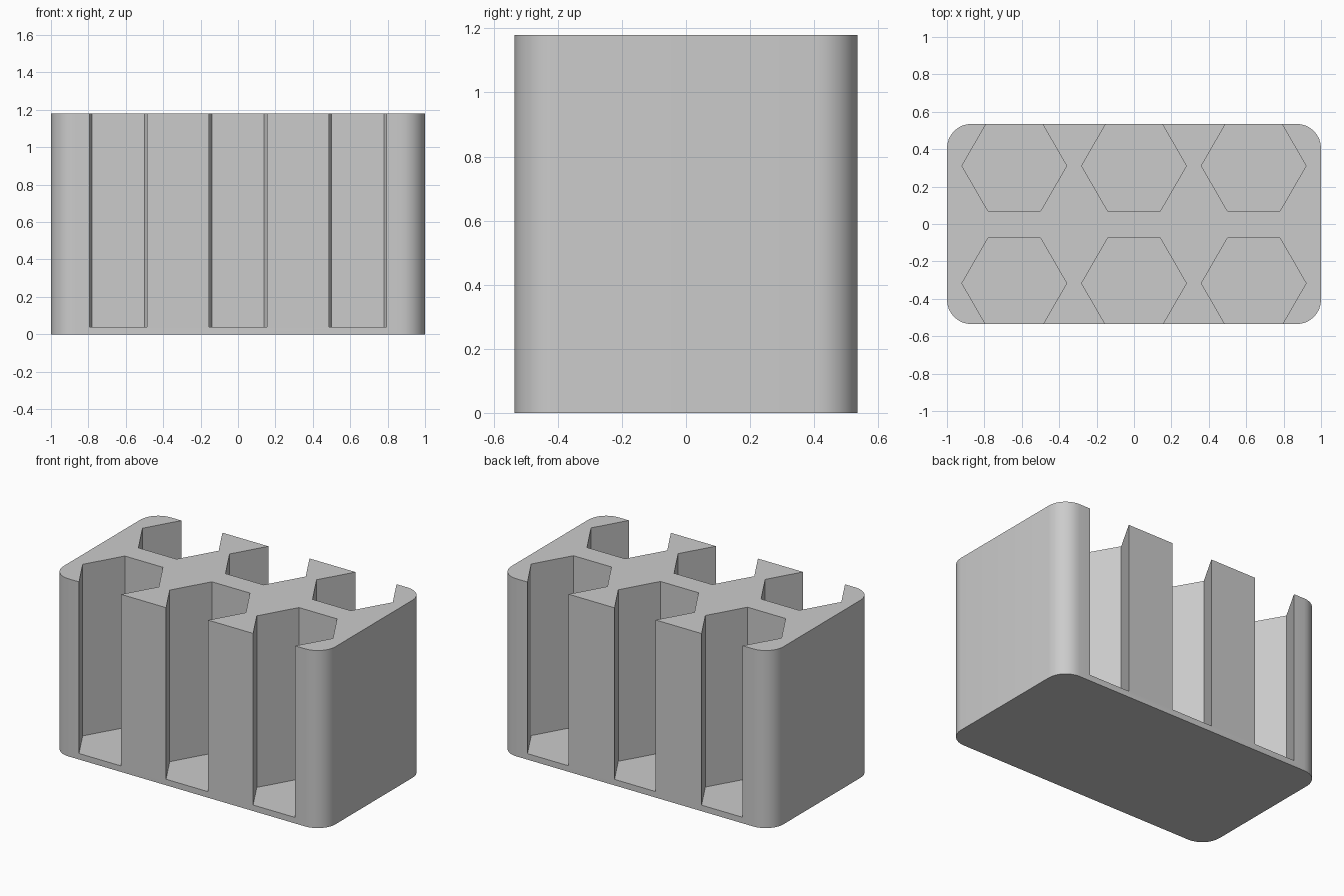
import bpy
import bmesh
from math import cos, sin, radians

if "Cube" in bpy.data.objects:
    bpy.data.objects.remove(bpy.data.objects["Cube"], do_unlink=True)

HALF_X, HALF_Y, HEIGHT = 1.0, 0.535, 1.18
CORNER, FLOOR = 0.13, 0.04
HEX_R, SPACING = 0.28, 0.64
ROWS = (-0.317, 0.311)

grey = bpy.data.materials.new("plain grey")
grey.use_nodes = True
grey.diffuse_color = (0.6, 0.6, 0.6, 1)
grey.node_tree.nodes["Principled BSDF"].inputs["Base Color"].default_value = (0.6, 0.6, 0.6, 1)


def add_prism(bm, outline, z0, z1):
    """Extrude a counter-clockwise outline upward into a closed prism."""
    base = bm.faces.new([bm.verts.new((x, y, z0)) for x, y in outline])
    top = bmesh.ops.extrude_face_region(bm, geom=[base], use_keep_orig=True)["geom"]
    moved = [v for v in top if isinstance(v, bmesh.types.BMVert)]
    bmesh.ops.translate(bm, verts=moved, vec=(0, 0, z1 - z0))


def make_object(name, outlines, z0, z1):
    bm = bmesh.new()
    for outline in outlines:
        add_prism(bm, outline, z0, z1)
    bmesh.ops.recalc_face_normals(bm, faces=bm.faces)
    mesh = bpy.data.meshes.new(name)
    bm.to_mesh(mesh)
    bm.free()
    mesh.materials.append(grey)
    obj = bpy.data.objects.new(name, mesh)
    bpy.context.collection.objects.link(obj)
    return obj


# Rounded rectangular block
block = []
for quarter, (sx, sy) in enumerate([(1, 1), (-1, 1), (-1, -1), (1, -1)]):
    for step in range(9):
        a = radians(90 * quarter + 90 * step / 8)
        block.append((sx * (HALF_X - CORNER) + CORNER * cos(a),
                      sy * (HALF_Y - CORNER) + CORNER * sin(a)))
holder = make_object("holder_body", [block], 0, HEIGHT)

# Two rows of hexagonal pockets that break through the front and back walls
hexagons = [[(column * SPACING + HEX_R * cos(radians(60 * k)),
              y + HEX_R * sin(radians(60 * k))) for k in range(6)]
            for column in (-1, 0, 1) for y in ROWS]
cutter = make_object("pocket_cutter", hexagons, FLOOR, HEIGHT + 0.2)
cutter.hide_render = True

cut = holder.modifiers.new("pockets", "BOOLEAN")
cut.operation = "DIFFERENCE"
cut.solver = "EXACT"
cut.object = cutter
bpy.ops.object.select_all(action="DESELECT")
holder.select_set(True)
bpy.context.view_layer.objects.active = holder
bpy.ops.object.modifier_apply(modifier=cut.name)
bpy.data.objects.remove(cutter, do_unlink=True)

# Smooth the rounded corners, keep every other edge crisp
bpy.ops.object.shade_smooth_by_angle(angle=radians(25))
